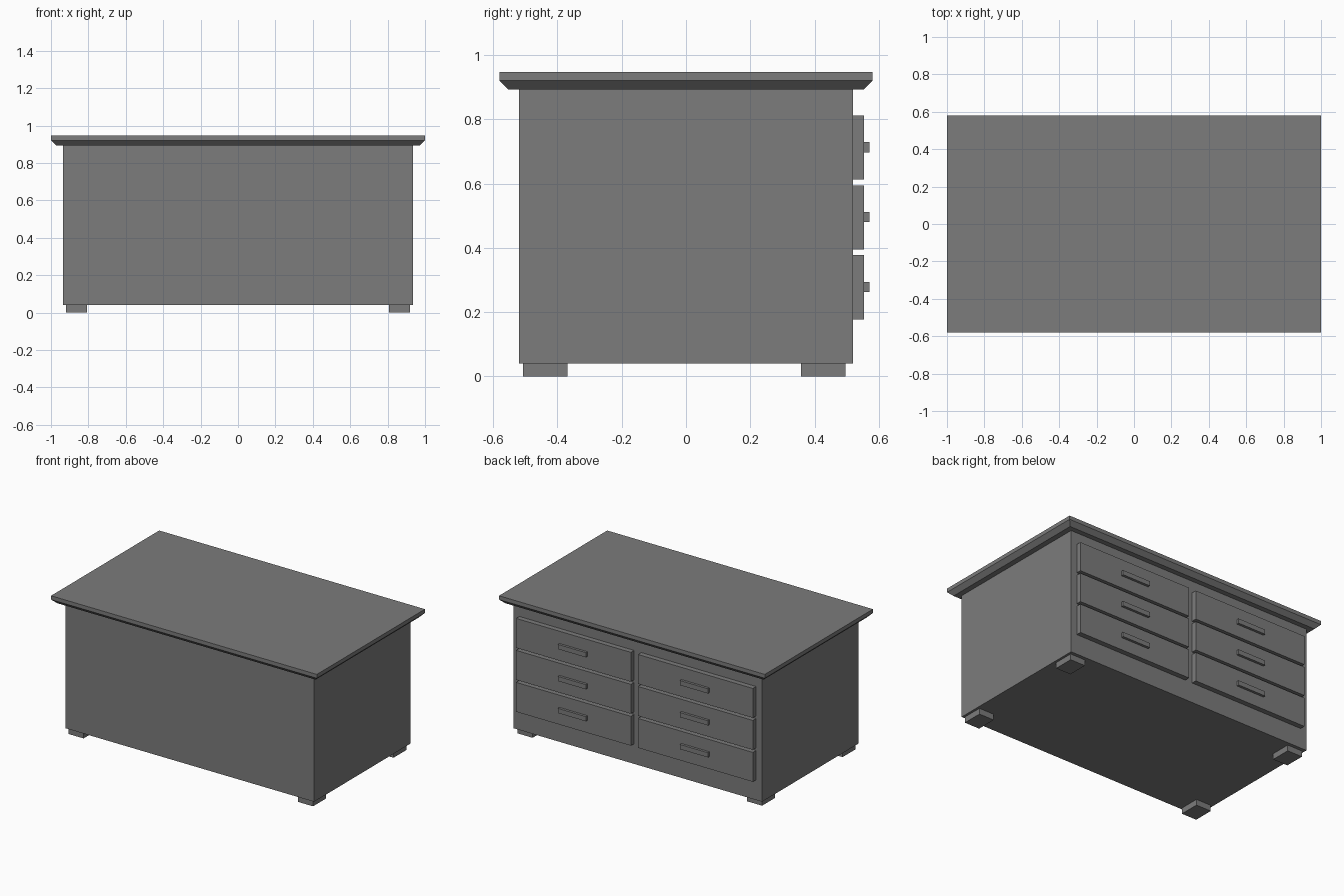
import bpy, bmesh

if "Cube" in bpy.data.objects:
    bpy.data.objects.remove(bpy.data.objects["Cube"])

# Dark grey finish shared by all parts
finish = bpy.data.materials.new("dark_grey")
finish.diffuse_color = (0.2, 0.2, 0.2, 1)
finish.use_nodes = True
finish.node_tree.nodes["Principled BSDF"].inputs["Base Color"].default_value = finish.diffuse_color


def box(name, x, y, z, mirror=False, chamfer=0.0):
    """Box from (min, max) ranges, optionally mirrored to -x or chamfered below."""
    bm = bmesh.new()
    bmesh.ops.create_cube(bm, size=1)
    for v in bm.verts:
        v.co = [r[1] if c > 0 else r[0] for c, r in zip(v.co, (x, y, z))]
    if chamfer:
        bottom = min(bm.faces, key=lambda f: f.calc_center_median().z)
        bmesh.ops.bevel(bm, geom=list(bottom.edges), offset=chamfer,
                        segments=1, affect='EDGES')
    me = bpy.data.meshes.new(name)
    bm.to_mesh(me)
    bm.free()
    me.materials.append(finish)
    ob = bpy.data.objects.new(name, me)
    bpy.context.collection.objects.link(ob)
    if mirror:
        ob.modifiers.new("mirror", 'MIRROR')
    return ob


# Cabinet body
box("body", (-0.936, 0.936), (-0.519, 0.519), (0.04, 0.893))

# Table top: one slab with the lower edge chamfered
box("table_top", (-1, 1), (-0.581, 0.581), (0.893, 0.947), chamfer=0.028)

# Feet
box("front_feet", (0.807, 0.92), (-0.507, -0.369), (0, 0.04), mirror=True)
box("back_feet", (0.807, 0.92), (0.358, 0.496), (0, 0.04), mirror=True)

# Two columns of three drawers on the back, each with a bar handle
for i in range(3):
    z = 0.177 + i * 0.2175
    box(f"drawers_{i + 1}", (0.027, 0.891), (0.519, 0.554), (z, z + 0.2), mirror=True)
    box(f"handles_{i + 1}", (0.353, 0.565), (0.554, 0.571), (z + 0.085, z + 0.117), mirror=True)
